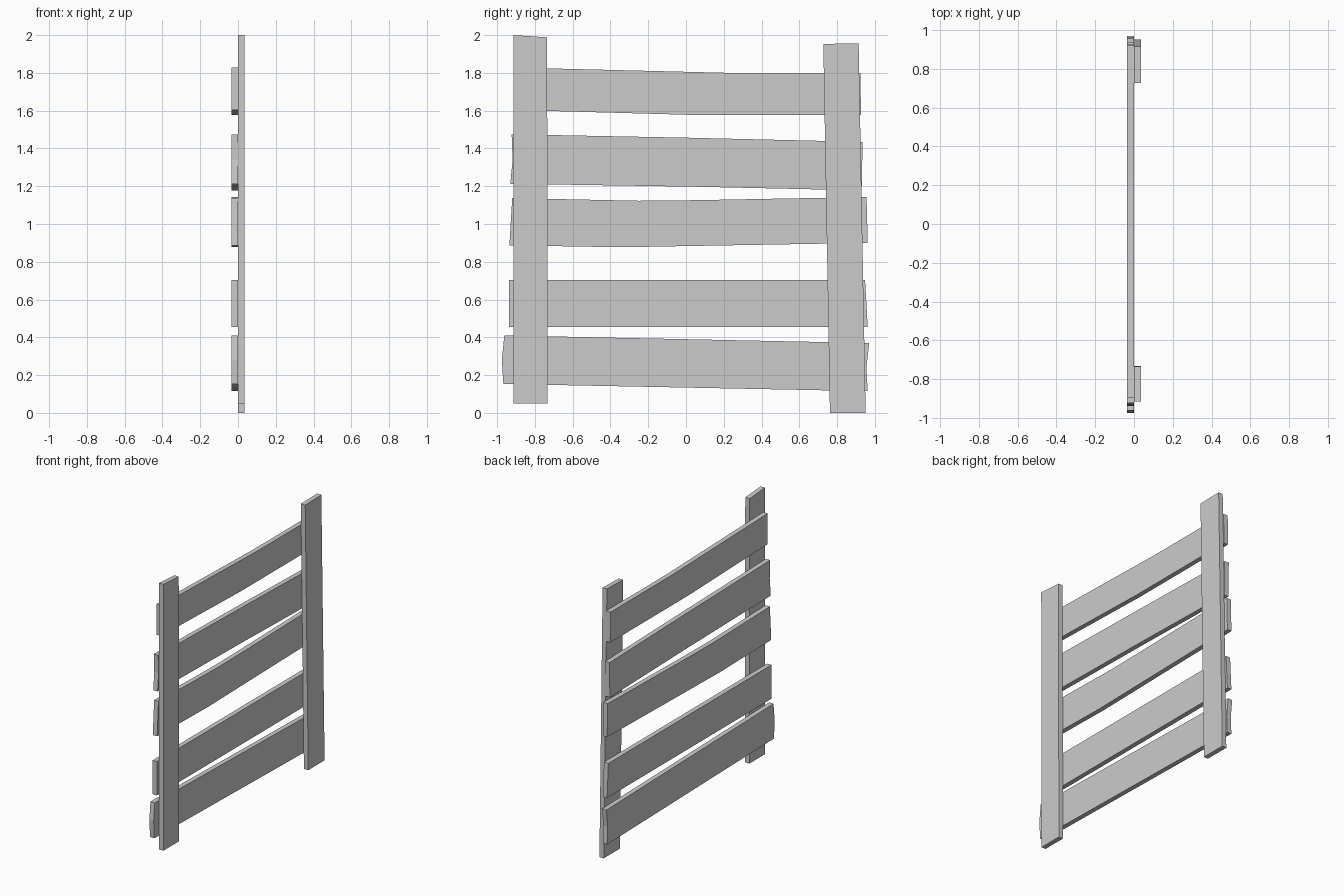
import bpy, bmesh

T = 0.035  # board thickness


def board(name, outline, x0):
    """Extrude a (y, z) outline along x from x0 to x0 + T."""
    bm = bmesh.new()
    face = bm.faces.new([bm.verts.new((x0, y, z)) for y, z in outline])
    ext = bmesh.ops.extrude_face_region(bm, geom=[face])
    verts = [g for g in ext["geom"] if isinstance(g, bmesh.types.BMVert)]
    bmesh.ops.translate(bm, vec=(T, 0, 0), verts=verts)
    bmesh.ops.recalc_face_normals(bm, faces=bm.faces)
    mesh = bpy.data.meshes.new(name)
    bm.to_mesh(mesh)
    bm.free()
    obj = bpy.data.objects.new(name, mesh)
    bpy.context.collection.objects.link(obj)


# Uprights on the +x side
board("left_post", [(-0.912, 0.05), (-0.733, 0.05), (-0.735, 1.988), (-0.914, 2.0)], 0)
board("right_post", [(0.762, 0), (0.951, 0), (0.914, 1.957), (0.727, 1.953)], 0)

# Uneven crosswise slats on the -x side, top to bottom
slats = [
    [(-0.89, 1.603), (0.02, 1.578), (0.926, 1.578), (0.924, 1.80), (0.23, 1.80), (-0.895, 1.828)],
    [(-0.93, 1.213), (0.07, 1.197), (0.93, 1.178), (0.935, 1.435), (0.0, 1.457),
     (-0.923, 1.475), (-0.918, 1.34)],
    [(-0.935, 0.887), (-0.35, 0.877), (0.962, 0.90), (0.956, 1.143), (0.05, 1.126),
     (-0.25, 1.123), (-0.92, 1.137)],
    [(-0.938, 0.455), (0.962, 0.455), (0.948, 0.703), (-0.938, 0.703)],
    [(-0.967, 0.153), (0.962, 0.115), (0.955, 0.24), (0.97, 0.37), (-0.962, 0.41), (-0.975, 0.28)],
]
for i, outline in enumerate(slats, 1):
    board(f"slat_{i}", outline, -T)
